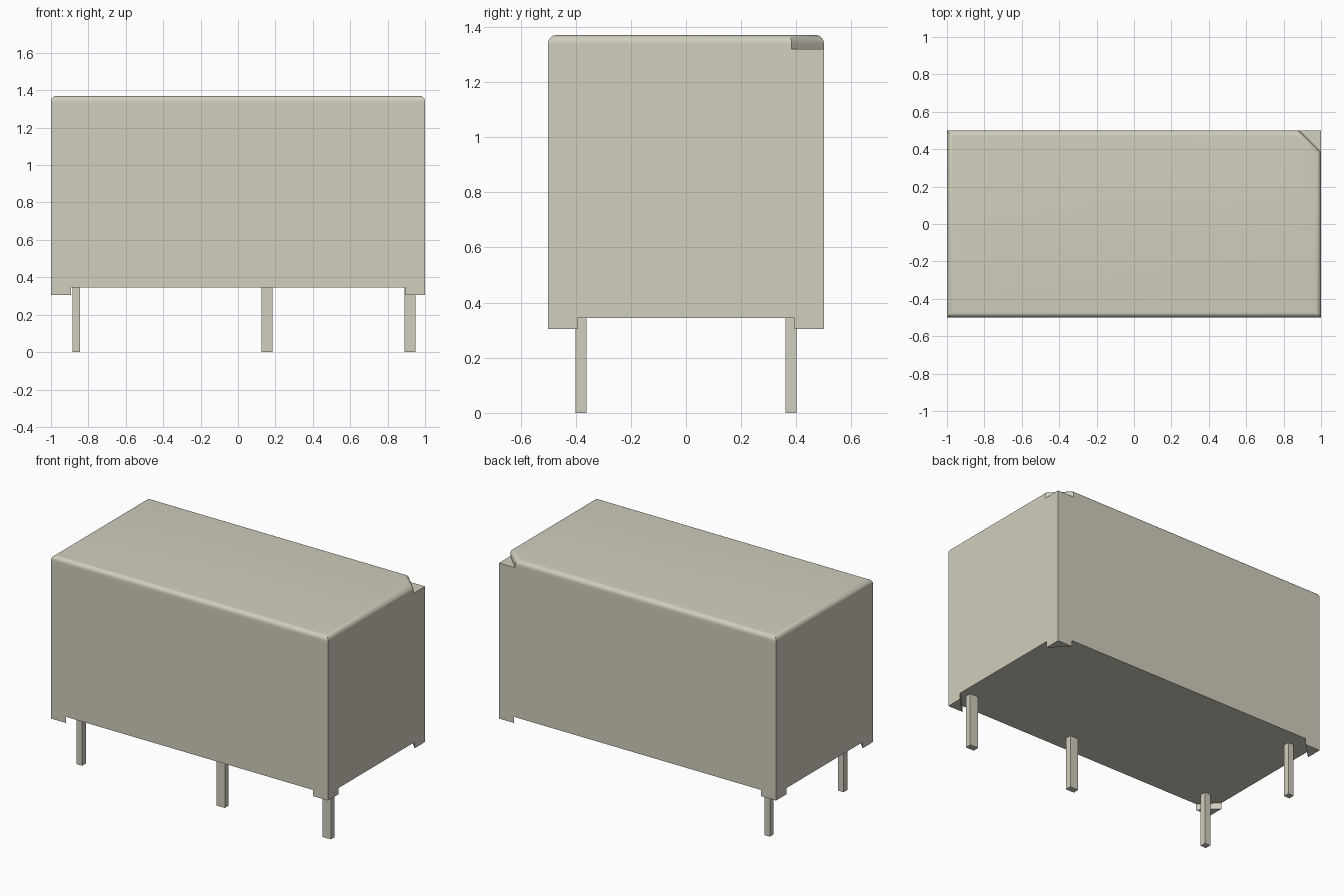
import bpy
import bmesh
import math
from mathutils import Vector

if "Cube" in bpy.data.objects:
    bpy.data.objects.remove(bpy.data.objects["Cube"], do_unlink=True)

HX, HY = 1.0, 0.5                 # housing half sizes
BASE, FOOT, STEP, TOP = 0.345, 0.305, 1.32, 1.37
CUT, FOOT_LEG, RADIUS = 0.117, 0.107, 0.03

mat = bpy.data.materials.new("warm_grey")
mat.use_nodes = True
colour = (0.64, 0.62, 0.51, 1.0)
mat.diffuse_color = colour
mat.node_tree.nodes["Principled BSDF"].inputs["Base Color"].default_value = colour


def finish(name, bm):
    bmesh.ops.recalc_face_normals(bm, faces=bm.faces)
    mesh = bpy.data.meshes.new(name)
    bm.to_mesh(mesh)
    bm.free()
    mesh.materials.append(mat)
    obj = bpy.data.objects.new(name, mesh)
    bpy.context.collection.objects.link(obj)
    return obj


def ring(bm, points, z):
    return [bm.verts.new((p[0], p[1], z)) for p in points]


def bridge(bm, low, high):
    n = len(low)
    for i in range(n):
        j = (i + 1) % n
        bm.faces.new((low[i], low[j], high[j], high[i]))


def inset(points, d):
    """Mitred inward offset of a counter-clockwise outline."""
    result = []
    for i, p in enumerate(points):
        a = (p - points[i - 1]).normalized()
        b = (points[(i + 1) % len(points)] - p).normalized()
        na, nb = Vector((-a.y, a.x)), Vector((-b.y, b.x))
        result.append(p + (na + nb) * d / (1 + na.dot(nb)))
    return result


def prism(name, points, z0, z1):
    bm = bmesh.new()
    low, high = ring(bm, points, z0), ring(bm, points, z1)
    bridge(bm, low, high)
    bm.faces.new(low)
    bm.faces.new(high)
    return finish(name, bm)


# Housing: box with rounded top rim and one stepped corner
cap = [Vector(p) for p in ((-HX, -HY), (HX, -HY), (HX, HY - CUT),
                           (HX - CUT, HY), (-HX, HY))]
box = cap[:3] + [Vector((HX, HY))] + cap[3:]
bm = bmesh.new()
bottom, step = ring(bm, box, BASE), ring(bm, box, STEP)
bm.faces.new(bottom)
bridge(bm, bottom, step)
bm.faces.new(step[2:5])           # ledge of the stepped corner
last = step[:3] + step[4:]
SEGMENTS = 8
for i in range(SEGMENTS + 1):
    t = math.pi / 2 * i / SEGMENTS
    outline = inset(cap, RADIUS * (1 - math.cos(t)))
    level = ring(bm, outline, TOP - RADIUS * (1 - math.sin(t)))
    bridge(bm, last, level)
    last = level
bm.faces.new(last)
housing = finish("housing", bm)
bpy.context.view_layer.objects.active = housing
housing.select_set(True)
bpy.ops.object.shade_smooth_by_angle(angle=math.radians(25))
housing.select_set(False)

# Triangular standoff feet at the four corners
for side, sx in (("left", 1), ("right", -1)):
    for end, sy in (("front", -1), ("back", 1)):
        x, y = sx * HX, sy * HY
        prism(f"foot_{end}_{side}",
              [(x, y), (x - sx * FOOT_LEG, y), (x, y - sy * FOOT_LEG)], FOOT, BASE)

# Rectangular terminal pins: centre x, centre y, half width
pins = {
    "pin_front_left": (0.92, -0.38, 0.03),
    "pin_front_middle": (0.155, -0.38, 0.03),
    "pin_front_right": (-0.865, -0.38, 0.02),
    "pin_back_right": (-0.865, 0.38, 0.02),
}
for name, (x, y, w) in pins.items():
    prism(name, [(x - w, y - 0.02), (x + w, y - 0.02),
                 (x + w, y + 0.02), (x - w, y + 0.02)], 0, BASE)
